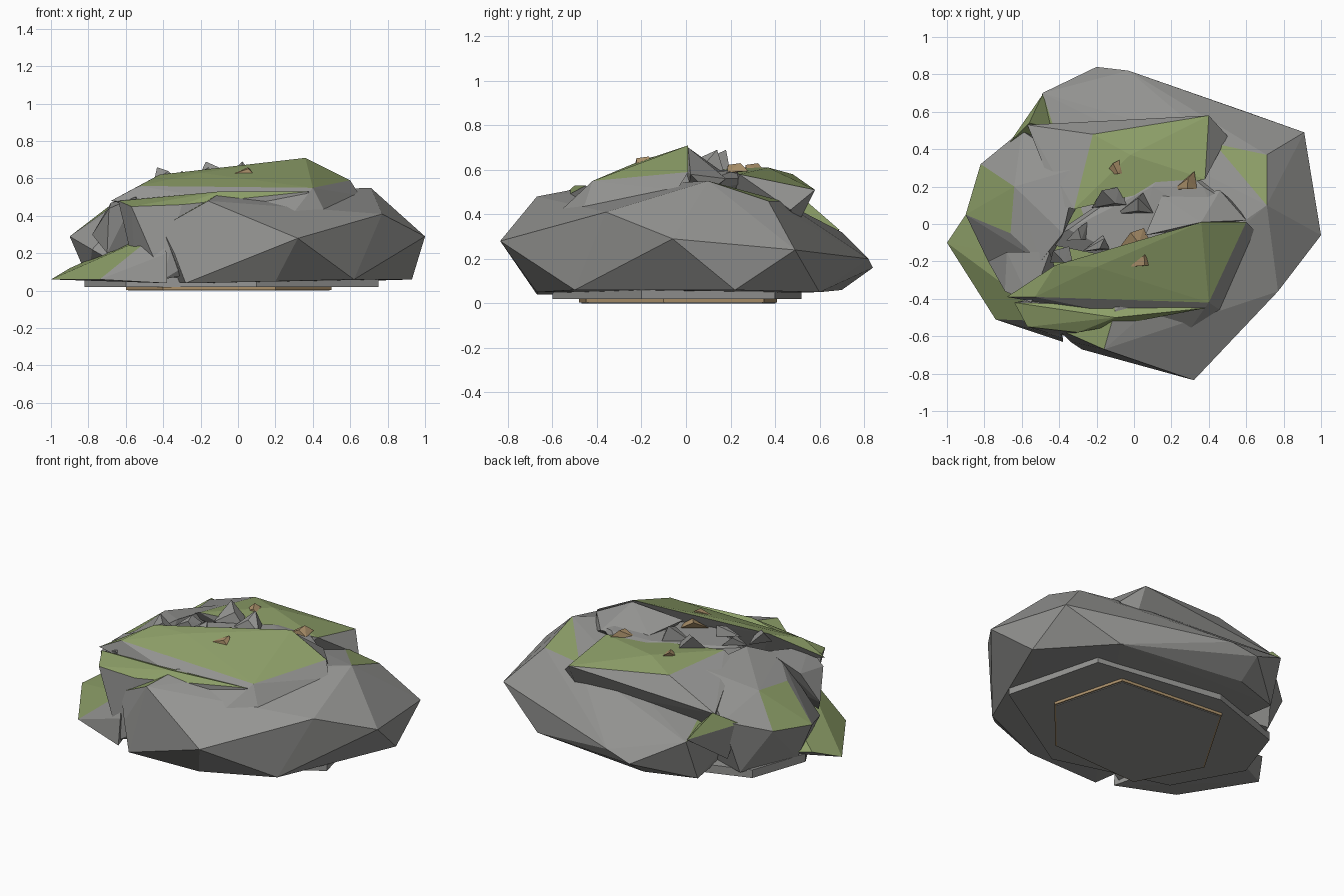
import bpy, bmesh, random
from mathutils import Vector

if "Cube" in bpy.data.objects:
    bpy.data.objects.remove(bpy.data.objects["Cube"])

random.seed(4)


def material(name, rgb):
    m = bpy.data.materials.new(name)
    m.diffuse_color = (*rgb, 1)
    m.use_nodes = True
    m.node_tree.nodes["Principled BSDF"].inputs["Base Color"].default_value = m.diffuse_color
    return m


STONE = material("stone", (0.30, 0.30, 0.29))
MOSS = material("moss", (0.27, 0.35, 0.14))
EARTH = material("earth", (0.42, 0.29, 0.15))


def rock(name, pts, mossy=None, base=STONE):
    """Faceted stone: hull of corner points, moss on the faces chosen by mossy(centre, normal)."""
    bm = bmesh.new()
    for p in pts:
        bm.verts.new(p)
    bmesh.ops.convex_hull(bm, input=bm.verts)
    loose = [v for v in bm.verts if not v.link_faces]
    bmesh.ops.delete(bm, geom=loose, context='VERTS')
    bmesh.ops.recalc_face_normals(bm, faces=bm.faces)
    for f in bm.faces:
        f.normal_update()
        if mossy and mossy(f.calc_center_median(), f.normal):
            f.material_index = 1
    me = bpy.data.meshes.new(name)
    bm.to_mesh(me)
    bm.free()
    me.materials.append(base)
    me.materials.append(MOSS)
    ob = bpy.data.objects.new(name, me)
    bpy.context.collection.objects.link(ob)
    return ob


def slab(name, outline, z0, z1, base, k=1):
    rock(name, [(x * k, y * k, z) for x, y in outline for z in (z0, z1)], None, base)


# Flat footing layers under the stones
EARTH_RIM = [(-.6, -.1), (-.4, -.48), (.2, -.45), (.5, -.1), (.38, .35), (-.3, .41)]
slab("earth_footing", EARTH_RIM, .004, .02, EARTH)
slab("footing_underside", EARTH_RIM, 0, .015, STONE, .98)
slab("stone_footing", [(-.82, .0), (-.6, -.4), (.1, -.6), (.75, -.2), (.6, .4), (-.2, .52), (-.7, .35)],
     .02, .07, STONE)

# Broad boulder forming the right, front and back
rock("main_boulder", [
    (1, -.06, .29), (.77, -.36, .41), (.32, -.835, .28), (-.1, -.46, .52), (-.16, -.67, .48),
    (-.41, -.56, .34), (-.34, -.63, .2),
    (.71, .1, .55), (.71, .37, .46), (.43, .43, .46), (.91, .49, .24),
    (-.03, .82, .2), (-.2, .84, .16), (-.49, .7, .32),
    (.93, .22, .06), (.62, -.5, .06), (.6, .6, .05), (.2, -.67, .05), (-.28, -.67, .04),
    (-.2, .7, .06), (-.5, .6, .06)],
    lambda c, n: n.z > .8 and (c.x > .5 and c.y > .1 or c.x < -.15 and c.y < 0))

# Left boulder
rock("left_boulder", [
    (-.9, .05, .29), (-.82, .32, .33), (-.66, -.05, .46), (-.5, -.2, .53), (-.6, .5, .4),
    (-.64, .2, .49), (-.38, -.05, .6), (-.3, .3, .58), (-.78, -.2, .22),
    (-.8, .05, .06), (-.65, .4, .06), (-.5, -.3, .06), (-.2, .3, .1)],
    lambda c, n: n.z > .75 and .05 < c.y < .22 and c.x < -.5)

# Low mossy wedge at the left front
rock("low_wedge", [
    (-1, -.1, .06), (-.74, -.51, .06), (-.9, .05, .12), (-.43, -.52, .31), (-.38, -.61, .2),
    (-.38, -.63, .04), (-.5, -.2, .3), (-.6, .1, .06)],
    lambda c, n: n.z > .5 and c.x < -.6 and c.y > -.4)

# Ledge below the front cap
rock("front_ledge", [
    (-.57, -.55, .45), (-.64, -.42, .48), (.38, -.45, .53), (-.1, -.5, .53), (-.3, -.58, .46),
    (-.36, -.59, .2), (-.4, -.6, .06), (-.55, -.4, .1), (.3, -.3, .2)],
    lambda c, n: n.z > .6)

# Sloped mossy cap at the front, with the broken stone behind its crest
rock("front_cap", [
    (.36, .01, .71), (.6, .01, .59), (.65, -.04, .51), (.4, -.42, .55), (.46, -.46, .43),
    (.3, -.56, .42), (-.53, -.39, .56), (-.42, -.22, .62), (-.2, -.23, .63),
    (-.68, -.39, .48), (.5, -.2, .35), (-.3, -.3, .4)],
    lambda c, n: n.z > .85)
rock("crest_backing", [
    (.36, .01, .7), (.6, .02, .58), (.06, -.06, .64), (.46, .18, .56), (.15, .15, .6), (.55, .1, .5), (.3, 0, .4)])

# Mossy slab at the back
rock("back_cap", [
    (-.57, .53, .45), (-.22, .48, .58), (.4, .58, .51), (.5, .47, .42), (.38, .24, .58),
    (-.02, .37, .61), (-.32, .08, .61), (-.4, .1, .57), (-.45, .25, .52),
    (.4, .5, .35), (-.5, .45, .3), (.2, .2, .4)],
    lambda c, n: n.z > .85 and c.x > -.28)

# Grey core filling the top
rock("core_stone", [
    (-.5, -.1, .5), (-.35, -.03, .59), (.0, -.2, .6), (.1, .2, .6), (.37, .2, .59),
    (.5, .12, .56), (.45, 0, .6), (.2, .36, .56), (.64, -.04, .48), (0, 0, .3)])

# Small stone corners and cheeks around the rim
rock("back_left_chip", [(-.67, .43, .38), (-.56, .54, .46), (-.49, .69, .33), (-.6, .45, .15), (-.4, .5, .3)],
     lambda c, n: n.z > .2)
rock("left_cheek", [(-.78, -.2, .3), (-.69, -.36, .44), (-.55, -.42, .5), (-.45, -.15, .55),
                    (-.68, -.15, .47), (-.7, -.3, .2), (-.4, -.3, .3)])


def shard(name, x, y, z, r, h, base):
    """Leaning, flat-lying splinter."""
    lean = random.uniform(-.9, .9)
    pts = [Vector((x + lean * r, y + .3 * r, z + h)), Vector((x + .2 * r, y - .4 * r, z + h * .6))]
    for sx, sy in ((-1, -.6), (1, -.5), (.6, .7)):
        k = random.uniform(.6, 1.1) * r
        pts.append(Vector((x + sx * k, y + sy * k, z - random.uniform(.01, .04))))
    rock(name, pts, None, base)


# Broken stone and earth crumbs on top
for i, (x, y, r, h) in enumerate([(-.39, -.17, .09, .05), (-.2, -.1, .08, .05), (-.12, .15, .1, .08),
                                  (.0, .11, .1, .08), (-.3, -.05, .09, .03)]):
    shard(f"stone_shard_{i}", x, y, .61, r, h, STONE)
for i, (x, y, z) in enumerate([(.01, -.07, .63), (.04, -.19, .64), (.27, .22, .61), (-.1, .3, .61)]):
    shard(f"earth_shard_{i}", x, y, z, .08, .02, EARTH)
